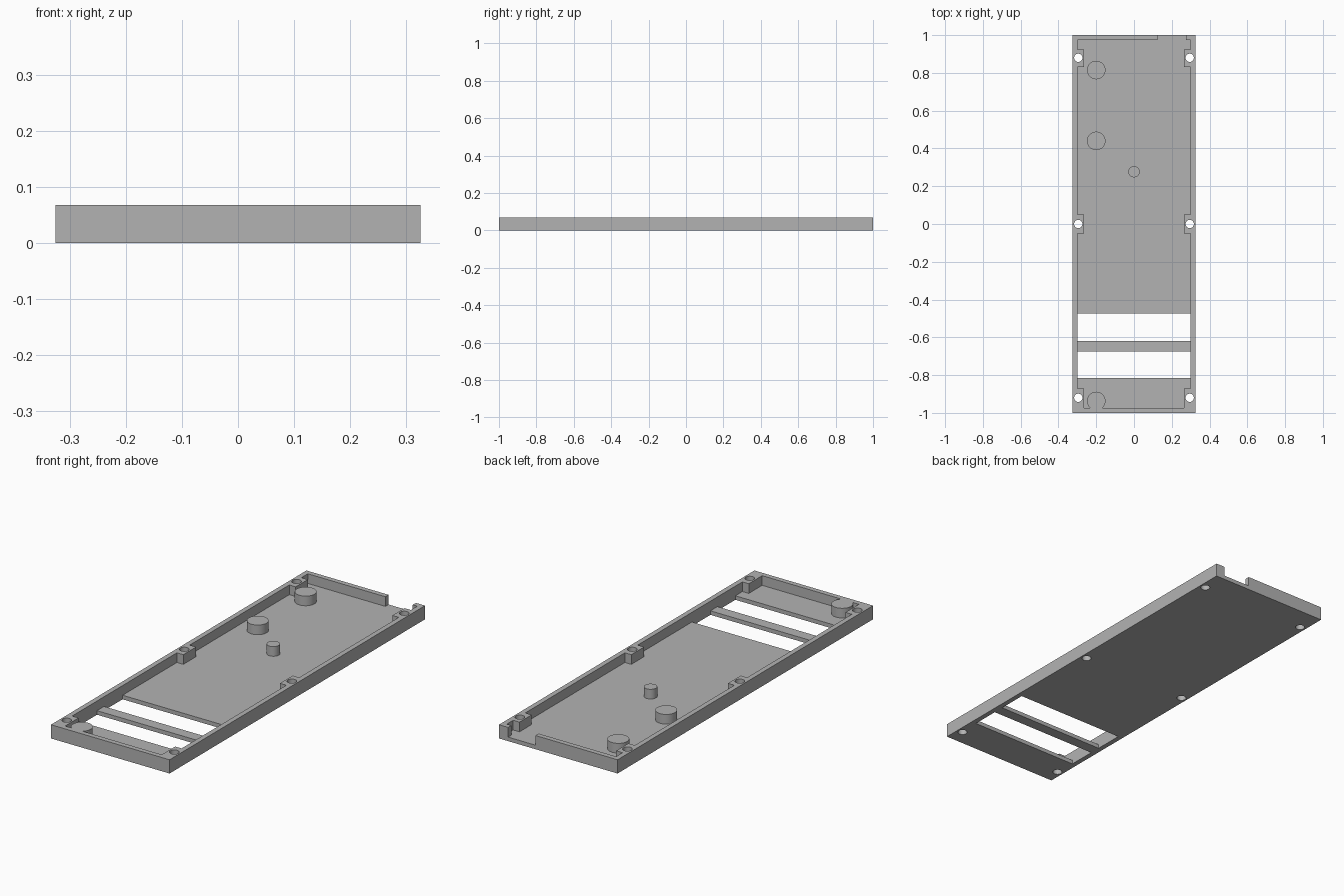
import bpy, bmesh

if "Cube" in bpy.data.objects:
    bpy.data.objects.remove(bpy.data.objects["Cube"], do_unlink=True)

HALF_W, HEIGHT, FLOOR = 0.325, 0.068, 0.02
INNER, BOSS, END = 0.3, 0.265, 0.975
HOLE_X = 0.295

grey = bpy.data.materials.new("plain grey")
grey.use_nodes = True
grey.diffuse_color = (0.45, 0.45, 0.45, 1)
grey.node_tree.nodes["Principled BSDF"].inputs["Base Color"].default_value = (0.45, 0.45, 0.45, 1)


def prism(name, outline, z0, z1):
    """Extrude a flat outline between two heights."""
    bm = bmesh.new()
    face = bm.faces.new([bm.verts.new((x, y, z0)) for x, y in outline])
    top = bmesh.ops.extrude_face_region(bm, geom=[face])["geom"]
    for v in top:
        if isinstance(v, bmesh.types.BMVert):
            v.co.z = z1
    bmesh.ops.recalc_face_normals(bm, faces=bm.faces)
    mesh = bpy.data.meshes.new(name)
    bm.to_mesh(mesh)
    bm.free()
    mesh.materials.append(grey)
    obj = bpy.data.objects.new(name, mesh)
    bpy.context.collection.objects.link(obj)
    return obj


def block(name, x0, x1, y0, y1, z0, z1):
    return prism(name, [(x0, y0), (x1, y0), (x1, y1), (x0, y1)], z0, z1)


def cylinder(name, x, y, radius, z0, z1, sides=32):
    bpy.ops.mesh.primitive_cylinder_add(vertices=sides, radius=radius, depth=z1 - z0,
                                        location=(x, y, (z0 + z1) / 2))
    obj = bpy.context.object
    obj.name = name
    obj.data.materials.append(grey)
    return obj


def cut(target, cutter):
    mod = target.modifiers.new("cut", "BOOLEAN")
    mod.operation, mod.solver, mod.object = "DIFFERENCE", "EXACT", cutter
    bpy.context.view_layer.objects.active = target
    bpy.ops.object.modifier_apply(modifier=mod.name)
    bpy.data.objects.remove(cutter, do_unlink=True)


# Tray body
tray = block("tray", -HALF_W, HALF_W, -1, 1, 0, HEIGHT)

# Cavity that leaves the rim and six screw bosses standing
side = [(BOSS, -END), (BOSS, -0.87), (INNER, -0.87)]
for y0, y1 in ((-0.05, 0.05), (0.83, 0.925)):
    side += [(INNER, y0), (BOSS, y0), (BOSS, y1), (INNER, y1)]
side.append((INNER, END))
outline = side + [(-x, y) for x, y in reversed(side)]
cut(tray, prism("cavity_cutter", outline, FLOOR, 0.2))

# Two wide slots through the floor
for y0, y1 in ((-0.62, -0.475), (-0.815, -0.675)):
    cut(tray, block("slot_cutter", -INNER, INNER, y0, y1, -0.1, FLOOR + 0.01))

# Opening in the back wall
cut(tray, block("opening_cutter", 0.125, 0.275, 0.95, 1.1, FLOOR, 0.2))

# Screw holes
for y in (-0.92, 0, 0.88):
    for x in (-HOLE_X, HOLE_X):
        cut(tray, cylinder("hole_cutter", x, y, 0.022, -0.1, 0.2, 24))

# Support pegs standing on the floor
pegs = [("front_peg", -0.2, -0.937, 0.049), ("middle_peg", -0.2, 0.44, 0.049),
        ("back_peg", -0.2, 0.815, 0.049), ("small_peg", 0, 0.277, 0.03)]
for name, x, y, radius in pegs:
    cylinder(name, x, y, radius, FLOOR / 2, HEIGHT)

# Smooth round walls, crisp edges
bpy.ops.object.select_all(action="DESELECT")
for name in ["tray"] + [p[0] for p in pegs]:
    bpy.data.objects[name].select_set(True)
bpy.context.view_layer.objects.active = tray
bpy.ops.object.shade_smooth_by_angle()
